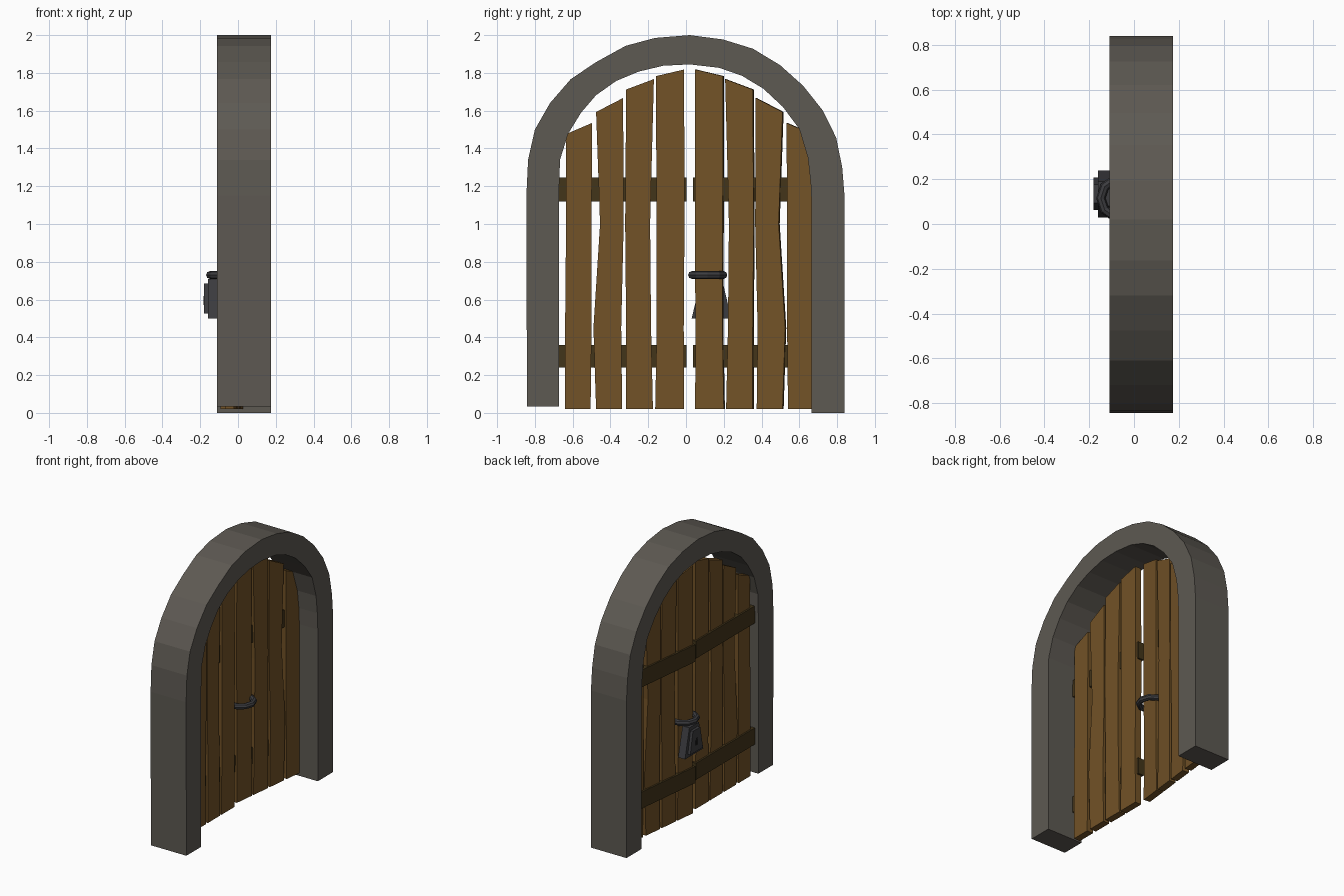
import bpy, bmesh, math
from mathutils import Matrix, Vector

if "Cube" in bpy.data.objects:
    bpy.data.objects.remove(bpy.data.objects["Cube"])


def material(name, rgb):
    m = bpy.data.materials.new(name)
    m.diffuse_color = (*rgb, 1)
    m.use_nodes = True
    m.node_tree.nodes["Principled BSDF"].inputs["Base Color"].default_value = m.diffuse_color
    return m


STONE = material("stone", (0.11, 0.10, 0.085))
WOOD = material("wood", (0.17, 0.085, 0.02))
DARK_WOOD = material("dark_wood", (0.055, 0.035, 0.01))
IRON = material("iron", (0.045, 0.045, 0.05))
BLACK = material("black", (0.01, 0.01, 0.01))


def finish(name, bm, mat, matrix=None):
    if matrix:
        bm.transform(matrix)
    bmesh.ops.recalc_face_normals(bm, faces=bm.faces)
    me = bpy.data.meshes.new(name)
    bm.to_mesh(me)
    bm.free()
    me.materials.append(mat)
    ob = bpy.data.objects.new(name, me)
    bpy.context.collection.objects.link(ob)
    return ob


def band(name, side_a, side_b, x0, x1, mat, matrix=None):
    """Solid strip between two (y, z) polylines, extruded from x0 to x1."""
    bm = bmesh.new()
    rings = []
    for a, b in zip(side_a, side_b):
        rings.append([bm.verts.new(p) for p in
                      ((x0, *a), (x0, *b), (x1, *b), (x1, *a))])
    for r, s in zip(rings, rings[1:]):
        for i in range(4):
            j = (i + 1) % 4
            bm.faces.new((r[i], r[j], s[j], s[i]))
    bm.faces.new(rings[0])
    bm.faces.new(rings[-1])
    return finish(name, bm, mat, matrix)


# Stone arch with hand-cut, slightly uneven curve and legs
outer = [(-.842, .035), (-.845, 1.15), (-.836, 1.34), (-.80, 1.50), (-.72, 1.64),
         (-.61, 1.767), (-.476, 1.857), (-.32, 1.943), (-.164, 1.985), (.02, 2.0),
         (.195, 1.977), (.354, 1.928), (.497, 1.842), (.62, 1.732), (.725, 1.60),
         (.795, 1.457), (.827, 1.30), (.84, 1.14), (.84, 0)]
inner = [(-.672, .035), (-.672, 1.18), (-.667, 1.34), (-.624, 1.478), (-.555, 1.59),
         (-.476, 1.682), (-.37, 1.757), (-.25, 1.807), (-.12, 1.838), (.02, 1.845),
         (.175, 1.827), (.296, 1.785), (.41, 1.716), (.513, 1.62), (.60, 1.503),
         (.645, 1.352), (.66, 1.22), (.665, 1.1), (.665, 0)]
band("stone_arch", outer, inner, -.11, .175, STONE)

# Plank edges, left and right: y at heights bottom, .45, 1.0, top, then top z
planks = [
    ((-.64, -.64, -.635, -.635), 1.476, (-.505, -.50, -.50, -.497), 1.535),
    ((-.476, -.49, -.455, -.476), 1.593, (-.338, -.343, -.33, -.333), 1.667),
    ((-.317, -.317, -.322, -.317), 1.712, (-.175, -.185, -.19, -.17), 1.767),
    ((-.163, -.155, -.157, -.158), 1.783, (-.01, -.012, -.008, -.01), 1.818),
]


def leaf(side, matrix):
    def edge(ys, top):
        return list(zip(ys, (.02, .45, 1.0, top)))
    for i, (a, za, b, zb) in enumerate(planks):
        band(f"{side}_plank_{i + 1}", edge(a, za), edge(b, zb),
             -.07, -.02, WOOD, matrix)
    # Cross braces on the back of the leaf
    for name, z0, z1 in (("lower", .24, .36), ("upper", 1.12, 1.245)):
        band(f"{side}_{name}_brace", [(-.675, z0), (-.675, z1)],
             [(.003, z0), (.003, z1)], -.082, -.035, DARK_WOOD, matrix)


# Closed leaf, and a mirrored leaf standing slightly ajar
leaf("left", Matrix.Identity(4))
hinge = Vector((.048, .672, 0))
leaf("right", Matrix.Translation(hinge) @ Matrix.Rotation(math.radians(-6.5), 4, 'Z')
     @ Matrix.Translation((0, -.64, 0)) @ Matrix.Scale(-1, 4, (0, 1, 0)))

# Padlock body, raised front plate and keyhole
cy = .135


def tapered(name, w0, z0, w1, z1, x0, x1, mat):
    band(name, [(cy - w0, z0), (cy - w1, z1)], [(cy + w0, z0), (cy + w1, z1)],
         x0, x1, mat)


tapered("lock_body", .105, .50, .055, .71, -.16, -.105, IRON)
tapered("lock_plate", .073, .525, .042, .685, -.18, -.155, IRON)
tapered("keyhole", .014, .57, .009, .62, -.182, -.175, BLACK)

# Lock ring passing through the planks
bpy.ops.mesh.primitive_torus_add(location=(-.06, .115, .73), major_radius=.088,
                                 minor_radius=.021, major_segments=10, minor_segments=8)
ring = bpy.context.object
ring.name = "lock_ring"
ring.data.materials.append(IRON)
